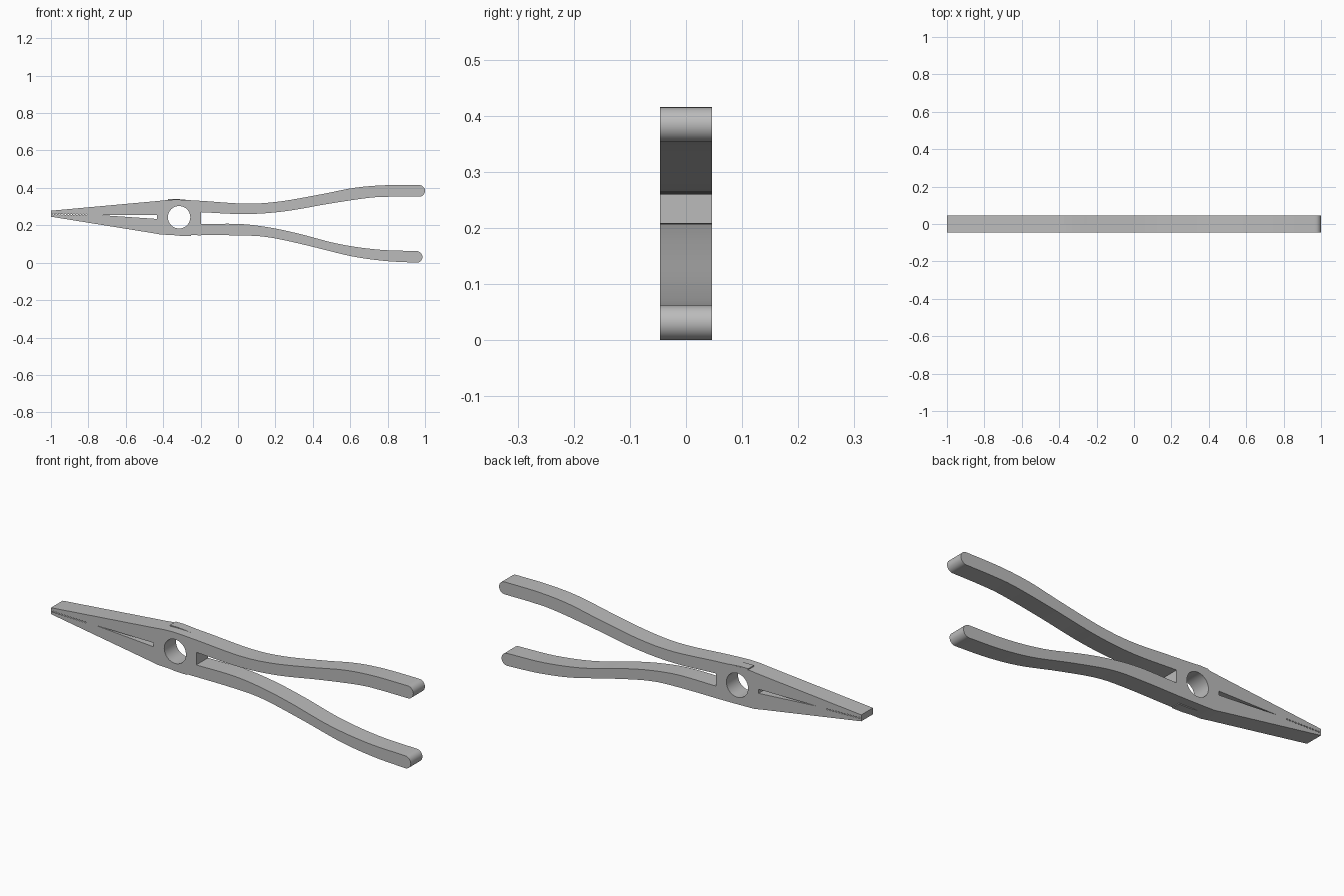
import bpy, bmesh, math
from mathutils import Vector

cube = bpy.data.objects.get("Cube")
if cube:
    bpy.data.objects.remove(cube)

HALF = 0.046  # half the thickness of the tool

steel = bpy.data.materials.new("grey steel")
steel.use_nodes = True
grey = (0.5, 0.5, 0.5, 1)
steel.diffuse_color = grey
steel.node_tree.nodes["Principled BSDF"].inputs["Base Color"].default_value = grey


def smooth_path(points, steps=6):
    """Catmull-Rom samples through the points."""
    p = [Vector(q) for q in points]
    p = [2 * p[0] - p[1]] + p + [2 * p[-1] - p[-2]]
    out = []
    for a, b, c, d in zip(p, p[1:], p[2:], p[3:]):
        for i in range(steps):
            t = i / steps
            out.append(0.5 * (2 * b + (c - a) * t + (2 * a - 5 * b + 4 * c - d) * t * t
                              + (3 * b - a - 3 * c + d) * t ** 3))
    return out + [p[-2]]


def arc(cx, cz, r, start, end, n):
    angles = [math.radians(start + (end - start) * i / n) for i in range(n)]
    return [(cx + r * math.cos(a), cz + r * math.sin(a)) for a in angles]


def plate(name, loops, y_front, y_back):
    """Extruded x-z outline; loops after the first are holes."""
    curve = bpy.data.curves.new(name, "CURVE")
    curve.dimensions = "2D"
    curve.fill_mode = "BOTH"
    curve.extrude = (y_back - y_front) / 2
    for loop in loops:
        spline = curve.splines.new("POLY")
        spline.points.add(len(loop) - 1)
        for point, (x, z) in zip(spline.points, loop):
            point.co = (x, z, 0, 1)
        spline.use_cyclic_u = True
    temp = bpy.data.objects.new(name + " outline", curve)
    bpy.context.collection.objects.link(temp)
    bpy.context.view_layer.update()
    mesh = bpy.data.meshes.new_from_object(
        temp.evaluated_get(bpy.context.evaluated_depsgraph_get()))
    bpy.data.objects.remove(temp)
    bm = bmesh.new()
    bm.from_mesh(mesh)
    for v in bm.verts:
        v.co = (v.co.x, (y_front + y_back) / 2 - v.co.z, v.co.y)
    bmesh.ops.remove_doubles(bm, verts=bm.verts, dist=0.00002)
    bmesh.ops.recalc_face_normals(bm, faces=bm.faces)
    bm.to_mesh(mesh)
    bm.free()
    mesh.name = name
    mesh.materials.clear()
    mesh.materials.append(steel)
    obj = bpy.data.objects.new(name, mesh)
    bpy.context.collection.objects.link(obj)
    bpy.ops.object.select_all(action="DESELECT")
    obj.select_set(True)
    bpy.context.view_layer.objects.active = obj
    bpy.ops.object.shade_smooth_by_angle(angle=math.radians(30))
    return obj


# Upper and lower handle edges, from the pivot to the grip ends
upper_outer = smooth_path([(-.45, .328), (-.34, .337), (-.2, .331), (.04, .316), (.22, .327),
                           (.44, .365), (.62, .4), (.78, .414), (.965, .415)])
upper_inner = smooth_path([(-.198, .27), (.04, .26), (.25, .275), (.49, .316),
                           (.7, .347), (.82, .353), (.965, .353)])
lower_inner = smooth_path([(-.198, .207), (.01, .207), (.17, .188), (.33, .154),
                           (.54, .1), (.75, .07), (.955, .062)])
lower_outer = smooth_path([(-.41, .15), (-.25, .147), (.01, .146), (.17, .135), (.38, .09),
                           (.6, .036), (.78, .01), (.955, 0)])

# Whole outline, with jaw tips on the left and rounded grip ends on the right
outline = ([(-1, .246), (-1, .278)] + upper_outer
           + arc(.969, .384, .031, 90, -90, 14)[1:] + upper_inner[::-1]
           + lower_inner + arc(.955, .031, .031, 90, -90, 14)[1:]
           + lower_outer[::-1] + [(-.46, .159)])

# Pivot hole, tapered jaw gap and the row of gripping teeth
pivot_hole = arc(-.315, .243, .06, 0, 360, 40)
jaw_gap = [(-.755, .256), (-.433, .254), (-.433, .234)]
teeth = []
for i in range(12):
    x = -.988 + i * .016
    z = .26 - i * .0004
    teeth.append([(x - .006, z), (x, z + .004), (x + .006, z), (x, z - .004)])
plate("pliers_body", [outline, pivot_hole, jaw_gap] + teeth, -HALF, HALF)

# Half-thickness lap-joint steps on the top and bottom of the pivot
plate("upper_joint_step", [[(-.375, .32), (-.375, .341), (-.33, .341), (-.25, .334), (-.25, .32)]],
      0, HALF - .0004)
plate("lower_joint_step", [[(-.25, .16), (-.25, .143), (-.31, .144), (-.37, .15), (-.37, .16)]],
      -HALF + .0004, 0)
